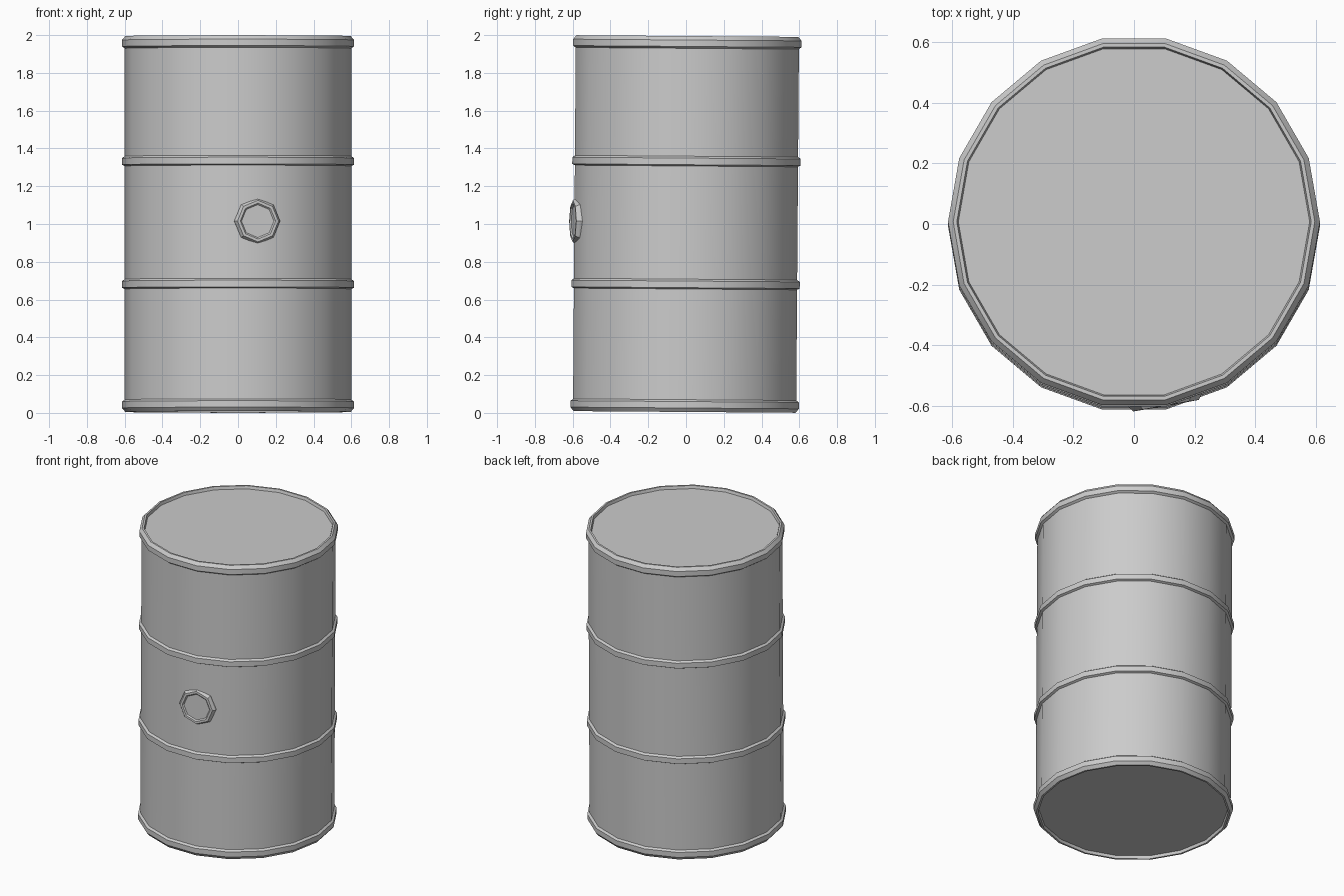
import bpy, bmesh
from math import sin, cos, pi, radians
from mathutils import Matrix

if "Cube" in bpy.data.objects:
    bpy.data.objects.remove(bpy.data.objects["Cube"])

# the whole drum leans very slightly backwards
LEAN = Matrix.Translation((0, 0, 1)) @ Matrix.Rotation(-0.0075, 4, 'X')


def lathe(name, profile, sides, matrix, cap_start=True, cap_end=True):
    """Spin (radius, height) points around z and close the ends."""
    bm = bmesh.new()
    rings = []
    for r, z in profile:
        rings.append([bm.verts.new((r * cos(2 * pi * i / sides), r * sin(2 * pi * i / sides), z))
                      for i in range(sides)])
    for a, b in zip(rings, rings[1:]):
        for i in range(sides):
            j = (i + 1) % sides
            bm.faces.new((a[i], a[j], b[j], b[i]))
    if cap_start:
        bm.faces.new(rings[0][::-1])
    if cap_end:
        bm.faces.new(rings[-1])
    bm.transform(matrix)
    mesh = bpy.data.meshes.new(name)
    bm.to_mesh(mesh)
    bm.free()
    obj = bpy.data.objects.new(name, mesh)
    bpy.context.collection.objects.link(obj)
    bpy.ops.object.select_all(action='DESELECT')
    obj.select_set(True)
    bpy.context.view_layer.objects.active = obj
    bpy.ops.object.shade_smooth_by_angle(angle=radians(30))
    return obj


def hoop(z):
    """Raised rolling hoop on the drum wall."""
    return [(0.6, z - 0.026), (0.614, z - 0.019), (0.614, z + 0.016), (0.6, z + 0.026)]


# drum wall with chimes, two hoops and recessed ends
half = [(0.580, -0.976), (0.585, -0.995), (0.597, -0.995), (0.614, -0.974),
        (0.614, -0.940), (0.6, -0.930)]
top = [(r, -z) for r, z in reversed(half)]
lathe("drum_body", half + hoop(-0.318) + hoop(0.333) + top, 18, LEAN)

# octagonal filler plug on the front, facing 10 degrees off centre
facing = Matrix.Rotation(radians(10), 4, 'Z') @ Matrix.Translation((0, 0, 0.011)) \
    @ Matrix.Rotation(radians(90), 4, 'X')
plug = [(0.124, 0.555), (0.122, 0.592), (0.110, 0.609), (0.095, 0.609), (0.087, 0.6015)]
lathe("filler_plug", plug, 8, LEAN @ facing, cap_start=False)
